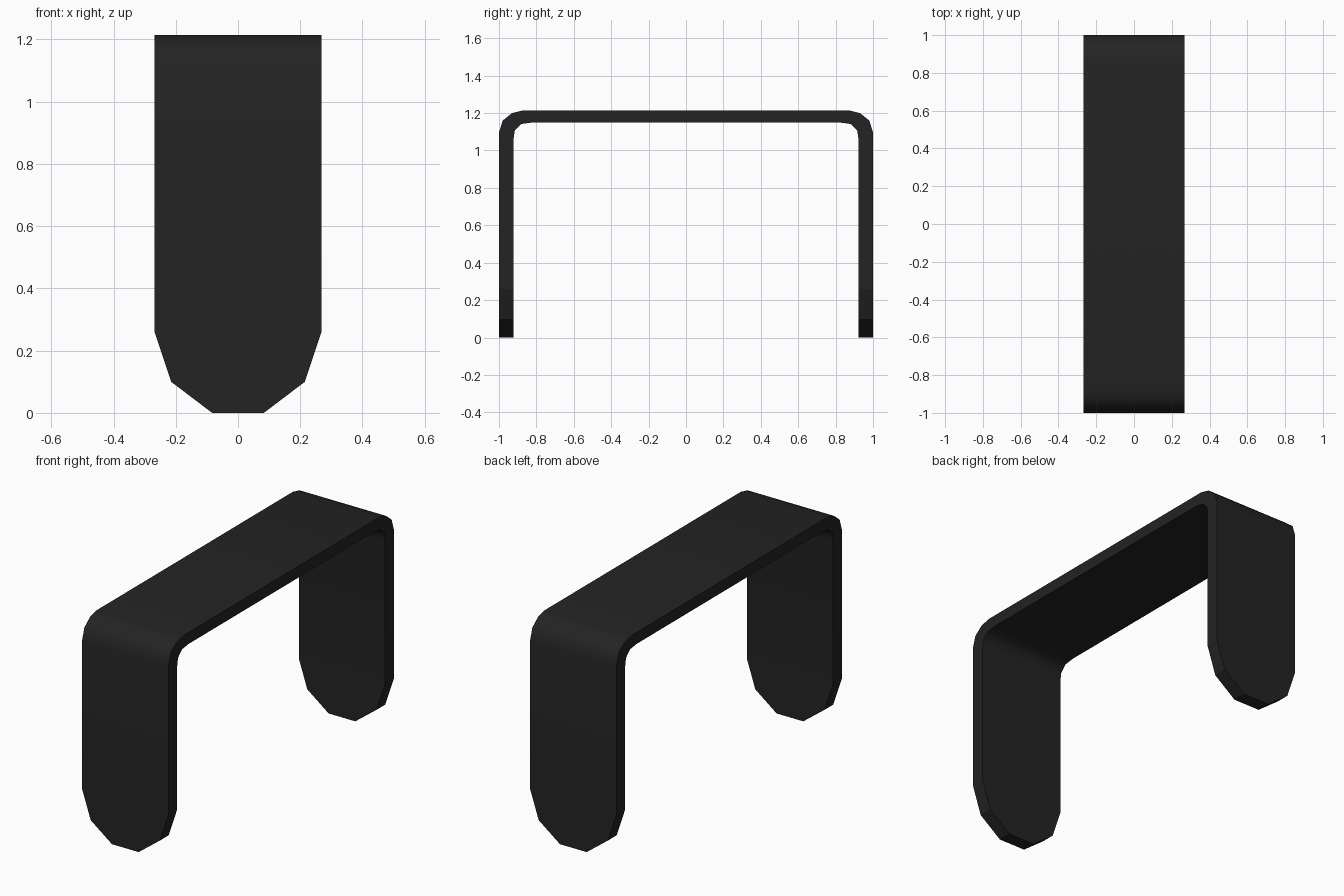
import bpy
import bmesh

cube = bpy.data.objects.get("Cube")
if cube:
    bpy.data.objects.remove(cube)

# Single dark finish
black = bpy.data.materials.new("matte_black")
black.use_nodes = True
color = (0.017, 0.017, 0.017, 1)
black.diffuse_color = color
shader = black.node_tree.nodes["Principled BSDF"]
shader.inputs["Base Color"].default_value = color
shader.inputs["Roughness"].default_value = 0.7

# Stations along the front half: half width, outer (y, z), inner (y, z)
half = [
    (0.083, (-1, 0), (-0.922, 0)),
    (0.215, (-1, 0.1), (-0.922, 0.1)),
    (0.268, (-1, 0.26), (-0.922, 0.26)),
    (0.268, (-1, 1.096), (-0.922, 1.064)),
    (0.268, (-0.98, 1.16), (-0.915, 1.107)),
    (0.268, (-0.93, 1.2), (-0.88, 1.142)),
    (0.268, (-0.87, 1.215), (-0.82, 1.15)),
]
# Mirror the front half to the back
stations = half + [(w, (-o[0], o[1]), (-i[0], i[1])) for w, o, i in reversed(half)]

# Sweep a rectangular section through the stations
bm = bmesh.new()
rings = [
    [bm.verts.new((x, *p)) for x, p in ((-w, o), (w, o), (w, i), (-w, i))]
    for w, o, i in stations
]
for a, b in zip(rings, rings[1:]):
    for k in range(4):
        n = (k + 1) % 4
        face = bm.faces.new((a[k], a[n], b[n], b[k]))
        face.smooth = k in (0, 2)  # broad surfaces smooth, edges flat
bm.faces.new(rings[0])
bm.faces.new(rings[-1])
bmesh.ops.recalc_face_normals(bm, faces=bm.faces)

mesh = bpy.data.meshes.new("bent_strap")
bm.to_mesh(mesh)
bm.free()
mesh.materials.append(black)
strap = bpy.data.objects.new("bent_strap", mesh)
bpy.context.collection.objects.link(strap)
